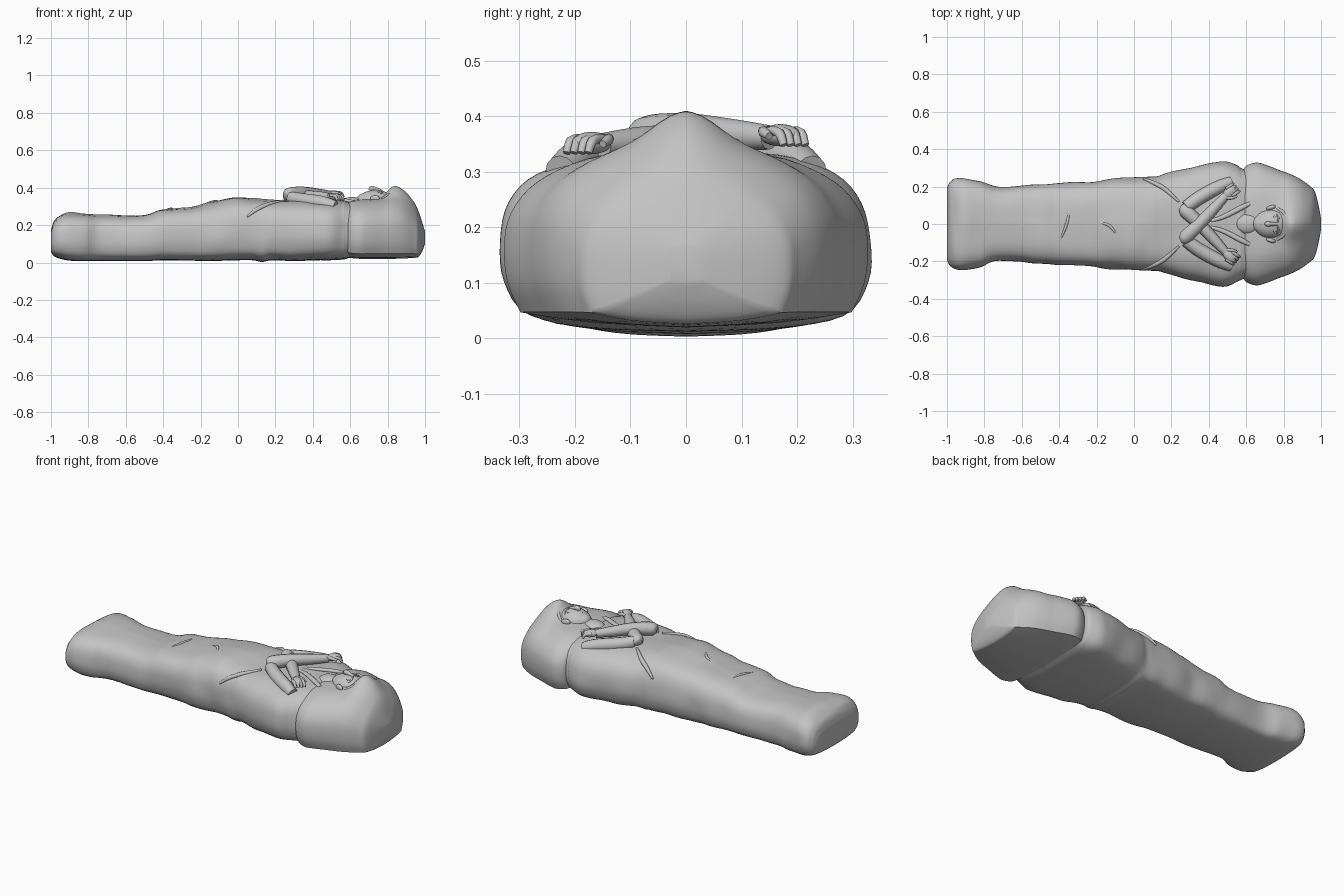
import bpy, bmesh, math
from mathutils import Vector, Matrix, noise

cube = bpy.data.objects.get("Cube")
if cube:
    bpy.data.objects.remove(cube, do_unlink=True)

grey = bpy.data.materials.new("plain_grey")
grey.use_nodes = True
COLOUR = (0.55, 0.55, 0.55, 1)
grey.diffuse_color = COLOUR
grey.node_tree.nodes["Principled BSDF"].inputs["Base Color"].default_value = COLOUR


def finish(name, bm, angle=40):
    bmesh.ops.recalc_face_normals(bm, faces=bm.faces)
    mesh = bpy.data.meshes.new(name)
    bm.to_mesh(mesh)
    bm.free()
    obj = bpy.data.objects.new(name, mesh)
    bpy.context.collection.objects.link(obj)
    mesh.materials.append(grey)
    bpy.ops.object.select_all(action='DESELECT')
    obj.select_set(True)
    bpy.context.view_layer.objects.active = obj
    bpy.ops.object.shade_smooth_by_angle(angle=math.radians(angle))
    return obj


def smooth_path(points, steps):
    """Catmull-Rom curve through tuples of any length."""
    p = [points[0]] + list(points) + [points[-1]]
    out = []
    for i in range(1, len(p) - 2):
        for s in range(steps):
            t = s / steps
            out.append(tuple(
                0.5 * (2 * b + (c - a) * t + (2 * a - 5 * b + 4 * c - d) * t * t
                       + (3 * b - a - 3 * c + d) * t ** 3)
                for a, b, c, d in zip(*p[i - 1:i + 3])))
    return out + [tuple(points[-1])]


def bridge(bm, rings):
    n = len(rings[0])
    for a, b in zip(rings, rings[1:]):
        for i in range(n):
            bm.faces.new((a[i], a[(i + 1) % n], b[(i + 1) % n], b[i]))
    bm.faces.new(rings[0])
    bm.faces.new(rings[-1])


def loft(name, stations, half, wrinkle=0):
    """Stations: x, half width, bottom, top, crest height."""
    bm = bmesh.new()
    outline = half + [(-y, z) for y, z in reversed(half[1:-1])]
    rings = []
    for x, w, low, high, crest in stations:
        ring = []
        for y, z in outline:
            lift = crest * math.exp(-(y * w / 0.085) ** 2) if z > 0.5 else 0
            ring.append(bm.verts.new((x, y * w, low + (high - low) * z + lift)))
        rings.append(ring)
    bridge(bm, rings)
    bm.normal_update()
    if wrinkle:
        for v in bm.verts:
            if -0.97 < v.co.x < 0.56 and v.co.z > 0.03:
                amount = noise.noise(Vector((v.co.x * 9, v.co.y * 5, v.co.z * 5)))
                v.co += v.normal * amount * wrinkle
    return finish(name, bm)


def limb(name, points, steps=5, sides=12, flat=1.0):
    """Tube through points given as x, y, z, radius."""
    path = smooth_path(points, steps)
    bm = bmesh.new()
    rings = []
    for i, (x, y, z, r) in enumerate(path):
        a, b = path[max(i - 1, 0)], path[min(i + 1, len(path) - 1)]
        along = (Vector(b[:3]) - Vector(a[:3])).normalized()
        side = along.cross(Vector((0, 0, 1))).normalized()
        up = side.cross(along)
        rings.append([bm.verts.new(Vector((x, y, z)) + r * (
            side * math.cos(2 * math.pi * k / sides)
            + up * flat * math.sin(2 * math.pi * k / sides))) for k in range(sides)])
    bridge(bm, rings)
    return finish(name, bm, 50)


def blob(name, centre, size, turn=0):
    bm = bmesh.new()
    place = (Matrix.Translation(centre) @ Matrix.Rotation(turn, 4, 'Z')
             @ Matrix.Diagonal((*size, 1)))
    bmesh.ops.create_uvsphere(bm, u_segments=24, v_segments=14, radius=1, matrix=place)
    return finish(name, bm)


# Wrapped body, from the feet to the shoulders
body = [(-1, .19, .06, .17, 0), (-.985, .222, .035, .22, 0), (-.95, .24, .02, .25, 0),
        (-.9, .243, .01, .268, 0), (-.82, .23, .008, .264, 0), (-.72, .198, .008, .255, 0),
        (-.5, .212, .008, .255, 0), (-.4, .22, .012, .287, 0), (-.25, .225, .01, .3, 0),
        (-.15, .236, .008, .325, 0), (0, .247, .012, .348, 0), (.08, .25, .012, .342, 0),
        (.13, .252, .003, .338, 0), (.18, .268, .012, .338, 0), (.3, .298, .008, .335, 0),
        (.42, .325, .012, .335, 0), (.49, .333, .012, .335, 0), (.55, .31, .015, .335, 0),
        (.58, .295, .02, .33, 0), (.64, .28, .04, .31, 0)]
round_half = [(0, 0), (.5, .02), (.85, .09), (.98, .28), (1, .5), (.95, .72),
              (.8, .88), (.5, .97), (0, 1)]
loft("wrapped_body", smooth_path(body, 4), smooth_path(round_half, 4), 0.009)

# Hood with a crisp lower edge and a crest behind the head
hood = [(.585, .285, .035, .315, 0), (.6, .31, .025, .33, 0), (.65, .328, .02, .338, 0),
        (.7, .318, .02, .34, 0), (.78, .287, .02, .34, .025), (.835, .267, .02, .343, .066),
        (.89, .24, .022, .325, .058), (.94, .203, .025, .285, .04), (.965, .178, .03, .25, .025),
        (.985, .11, .06, .205, .01), (1, .03, .1, .165, 0)]
base = [(0, 0), (.5, .025), (.91, .085)]
crown = [(.91, .085), (.98, .25), (1, .46), (.96, .65), (.82, .82), (.55, .95), (.25, .99), (0, 1)]
loft("hood", smooth_path(hood, 4), smooth_path(base, 3)[:-1] + smooth_path(crown, 4))

# Head and face
blob("head", (.735, 0, .322), (.098, .078, .066))
blob("jaw", (.685, 0, .335), (.05, .05, .038))
blob("neck", (.61, 0, .315), (.07, .055, .035))
limb("nose", [(.765, 0, .384, .008), (.735, 0, .392, .011), (.715, 0, .396, .014),
              (.705, 0, .385, .009)])
for name, x, z, r in (("upper_lip", .69, .374, .007), ("lower_lip", .68, .371, .007)):
    limb(name, [(x - .003, -.024, z - .006, .003), (x, 0, z, r), (x - .003, .024, z - .006, .003)])
limb("hood_rim", [(.76, -.088, .335, .006), (.805, -.055, .362, .009), (.825, 0, .385, .009),
                  (.805, .055, .362, .009), (.76, .088, .335, .006)])

for label, s in (("left", 1), ("right", -1)):
    blob(label + "_eye", (.752, s * .031, .376), (.008, .014, .006))
    limb(label + "_brow", [(.767, s * .012, .384, .004), (.772, s * .032, .379, .005),
                           (.764, s * .052, .366, .003)])
    blob(label + "_ear", (.732, s * .088, .342), (.026, .012, .018), s * .3)
    # Coat collar and the edge of the open wrap
    limb(label + "_collar", [(.38, s * .01, .332, .006), (.47, s * .035, .338, .012),
                             (.57, s * .085, .333, .014), (.62, s * .11, .325, .01)], flat=.7)
    limb(label + "_wrap_edge", [(.05, s * .243, .245, .005), (.1, s * .222, .283, .011),
                                (.16, s * .19, .31, .012), (.24, s * .12, .33, .006)])
    # Crossed arms: the right forearm lies over the left one
    over = .0 if s > 0 else .014
    limb(label + "_upper_arm", [(.52, s * .225, .3, .03), (.45, s * .195, .32, .036),
                                (.35, s * .14, .333, .037), (.28, s * .09, .345, .034)])
    limb(label + "_forearm", [(.25, s * .085, .345 + over, .02), (.275, s * .07, .35 + over, .037),
                              (.35, 0, .352 + over * 1.4, .034),
                              (.43, -s * .085, .352 + over, .029),
                              (.49, -s * .15, .348 + over, .022)])
    # Hand with four bent fingers and a thumb
    blob(label + "_hand", (.51, -s * .17, .352 + over), (.042, .028, .02), -s * .85)
    for k in range(4):
        x, y = .552 - k * .011, -(.168 + k * .013)
        z = .352 + over
        limb(f"{label}_finger_{k + 1}", [(x - .028, s * (y + .018), z + .008, .008),
                                         (x, s * y, z + .004, .009),
                                         (x + .012, s * (y - .008), z - .018, .007)], 3, 8)
    limb(label + "_thumb", [(.49, -s * .14, .36 + over, .009), (.525, -s * .14, .358 + over, .01),
                            (.55, -s * .15, .35 + over, .007)], 3, 8)

# Cloth creases over the legs and hips
for name, path in (("hip_crease", [(-.2, .01, .306, .002), (-.13, -.01, .325, .008), (-.08, -.08, .325, .002)]),
                   ("knee_crease", [(-.4, -.1, .275, .002), (-.36, 0, .286, .008), (-.34, .1, .28, .002)])):
    limb(name, path)
